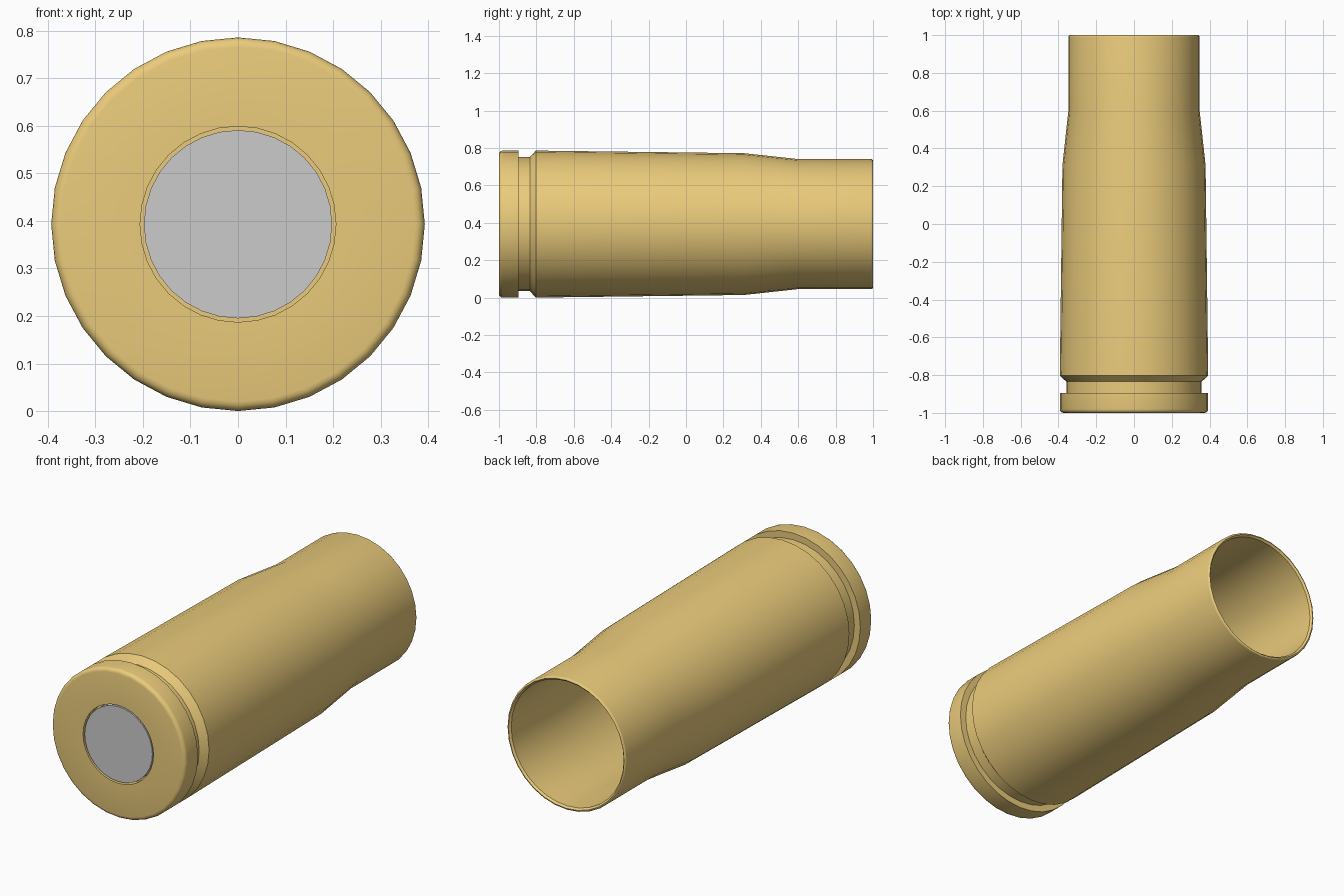
import bpy, bmesh, math

if "Cube" in bpy.data.objects:
    bpy.data.objects.remove(bpy.data.objects["Cube"])

SIDES = 32
RADIUS = 0.393

brass = bpy.data.materials.new("brass")
brass.diffuse_color = (0.83, 0.6, 0.2, 1)
brass.use_nodes = True
brass.node_tree.nodes["Principled BSDF"].inputs["Base Color"].default_value = brass.diffuse_color


def lathe(name, profile, material=None):
    """Revolve (y, radius) points around the lengthwise axis."""
    bm = bmesh.new()
    rings = []
    for y, r in profile:
        if r == 0:
            rings.append([bm.verts.new((0, y, RADIUS))] * SIDES)
        else:
            rings.append([bm.verts.new((r * math.sin(a), y, RADIUS + r * math.cos(a)))
                          for a in (2 * math.pi * i / SIDES for i in range(SIDES))])
    for a, b in zip(rings, rings[1:]):
        for i in range(SIDES):
            j = (i + 1) % SIDES
            bm.faces.new(dict.fromkeys((a[i], a[j], b[j], b[i])))
    bmesh.ops.recalc_face_normals(bm, faces=bm.faces)
    mesh = bpy.data.meshes.new(name)
    bm.to_mesh(mesh)
    bm.free()
    obj = bpy.data.objects.new(name, mesh)
    bpy.context.collection.objects.link(obj)
    if material:
        mesh.materials.append(material)
    bpy.ops.object.select_all(action='DESELECT')
    obj.select_set(True)
    bpy.context.view_layer.objects.active = obj
    bpy.ops.object.shade_smooth_by_angle(angle=math.radians(35))
    return obj


def fillet(y, r, size, start, end, steps=4):
    """Quarter-round corner points around centre (y, r)."""
    angles = [math.radians(start + (end - start) * i / steps) for i in range(steps + 1)]
    return [(y + size * math.cos(a), r + size * math.sin(a)) for a in angles]


# Hollow case: primer pocket, rim, extractor groove, tapered body, neck, inner wall
lathe("case",
      [(-0.96, 0), (-0.96, 0.206), (-1, 0.206)]
      + fillet(-0.98, RADIUS - 0.02, 0.02, 180, 90)
      + [(-0.895, RADIUS), (-0.895, 0.358), (-0.835, 0.358), (-0.803, RADIUS),
         (0.31, 0.379), (0.595, 0.348)]
      + fillet(0.99, 0.338, 0.01, 90, 0)
      + [(0.99, 0.329), (0.595, 0.329), (0.31, 0.359), (-0.78, 0.372), (-0.78, 0)],
      brass)

# Primer seated in the base
lathe("primer", [(-0.95, 0), (-0.95, 0.198), (-0.998, 0.198), (-0.998, 0)])
